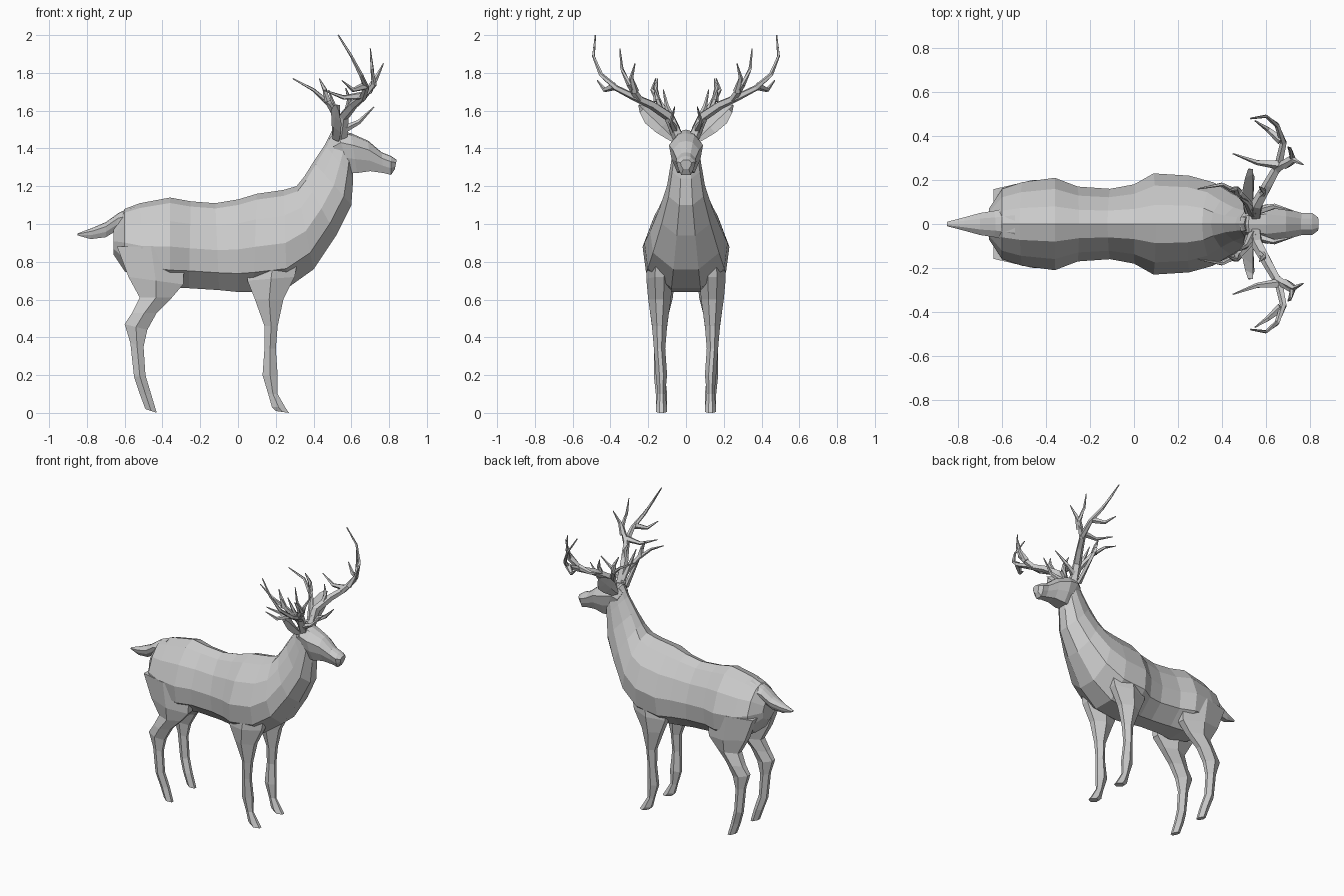
import bpy, bmesh, math
from mathutils import Vector

cube = bpy.data.objects.get("Cube")
if cube:
    bpy.data.objects.remove(cube, do_unlink=True)

GREY = (0.6, 0.6, 0.6, 1)
coat = bpy.data.materials.new("plain grey")
coat.use_nodes = True
coat.diffuse_color = GREY
coat.node_tree.nodes["Principled BSDF"].inputs["Base Color"].default_value = GREY


def skin_rings(bm, rings):
    """Join successive rings of points with quads and close both ends."""
    loops = [[bm.verts.new(point) for point in ring] for ring in rings]
    count = len(loops[0])
    for first, second in zip(loops, loops[1:]):
        for i in range(count):
            j = (i + 1) % count
            bm.faces.new((first[i], first[j], second[j], second[i]))
    bm.faces.new(loops[0])
    bm.faces.new(loops[-1])


def finish(name, bm, mirrored=False):
    """Turn the mesh into a flat shaded object, optionally mirrored across y."""
    bmesh.ops.recalc_face_normals(bm, faces=bm.faces[:])
    mesh = bpy.data.meshes.new(name)
    bm.to_mesh(mesh)
    bm.free()
    mesh.materials.append(coat)
    part = bpy.data.objects.new(name, mesh)
    bpy.context.collection.objects.link(part)
    if mirrored:
        mirror = part.modifiers.new("mirror", "MIRROR")
        mirror.use_axis = (False, True, False)
        mirror.use_mirror_merge = False
    return part


def loft(name, profile, sections, centres=None):
    """Loft a cross-section through (upper x, z, lower x, z, half width)."""
    bm = bmesh.new()
    rings = []
    for index, (ux, uz, lx, lz, width) in enumerate(sections):
        middle = centres[index] if centres else 0
        upper, lower = Vector((ux, middle, uz)), Vector((lx, middle, lz))
        rings.append([lower.lerp(upper, height) + Vector((0, side * width, 0))
                      for height, side in profile])
    skin_rings(bm, rings)
    return finish(name, bm, mirrored=centres is not None)


def both_sides(half):
    """Complete a half cross-section that starts on the centre line."""
    return half + [(height, -side) for height, side in reversed(half) if side > 0]


def tube(bm, path, start, end, sides=5):
    """Tapered branch along a path."""
    points = [Vector(point) for point in path]
    last = len(points) - 1
    rings = []
    for i, point in enumerate(points):
        along = points[min(i + 1, last)] - points[max(i - 1, 0)]
        turn = along.to_track_quat("Z", "Y")
        radius = start + (end - start) * i / last
        rings.append([point + turn @ Vector((radius * math.cos(a), radius * math.sin(a), 0))
                      for a in (math.tau * k / sides for k in range(sides))])
    skin_rings(bm, rings)


# Cross-sections: height from lower to upper edge, then share of the half width
torso_shape = both_sides([(1, 0), (.94, .38), (.74, .76), (.46, 1), (.2, .92), (0, .35)])
head_shape = both_sides([(1, 0), (.95, .5), (.7, 1), (.35, .85), (0, .5)])
limb_shape = [(1, .35), (.5, 1), (0, .4), (0, -.4), (.5, -1), (1, -.35)]

# Torso and neck
loft("torso_and_neck", torso_shape, [
    (-.66, .99, -.66, .84, .07),
    (-.6, 1.08, -.6, .75, .16),
    (-.52, 1.11, -.5, .69, .19),
    (-.36, 1.14, -.36, .66, .21),
    (-.25, 1.12, -.26, .66, .17),
    (-.12, 1.11, -.1, .65, .16),
    (0, 1.13, 0, .64, .18),
    (.1, 1.16, .08, .64, .23),
    (.24, 1.18, .26, .66, .22),
    (.31, 1.2, .4, .76, .19),
    (.35, 1.25, .52, .94, .14),
    (.4, 1.33, .6, 1.1, .1),
    (.46, 1.42, .61, 1.24, .08),
    (.5, 1.5, .61, 1.3, .07)])

# Head and muzzle
loft("head", head_shape, [
    (.48, 1.46, .56, 1.29, .06),
    (.52, 1.5, .6, 1.27, .08),
    (.6, 1.48, .63, 1.27, .09),
    (.69, 1.44, .7, 1.28, .07),
    (.76, 1.38, .77, 1.27, .05),
    (.81, 1.36, .81, 1.26, .05),
    (.84, 1.34, .83, 1.29, .03)])

# Tail
loft("tail", head_shape, [
    (-.54, 1.1, -.56, .95, .08),
    (-.63, 1.06, -.65, .96, .06),
    (-.7, 1.01, -.7, .93, .05),
    (-.77, .98, -.78, .92, .03),
    (-.85, .95, -.85, .94, .01)])

# Legs: the upper edge is the front of the limb, the lower edge its back
loft("front_legs", limb_shape, [
    (.33, .88, .06, .88, .07),
    (.3, .72, .05, .7, .07),
    (.24, .6, .09, .6, .06),
    (.21, .46, .14, .46, .04),
    (.2, .34, .14, .34, .03),
    (.21, .2, .13, .2, .03),
    (.21, .1, .16, .1, .02),
    (.25, .03, .18, .03, .03),
    (.27, 0, .2, .01, .03)],
    centres=[.13, .14, .14, .14, .14, .13, .13, .13, .13])

loft("hind_legs", limb_shape, [
    (-.28, .88, -.64, .88, .07),
    (-.29, .68, -.58, .72, .07),
    (-.35, .61, -.52, .61, .06),
    (-.43, .53, -.56, .53, .05),
    (-.48, .44, -.6, .47, .04),
    (-.5, .35, -.57, .37, .03),
    (-.49, .2, -.55, .19, .03),
    (-.46, .1, -.52, .1, .03),
    (-.43, 0, -.49, .02, .03)],
    centres=[.13, .13, .13, .14, .14, .14, .14, .13, .13])

# Ears: flattened leaves leaning outwards
bm = bmesh.new()
stem, tip = Vector((.52, .06, 1.45)), Vector((.52, .25, 1.63))
broad, thin = Vector((.5, .6, -.6)), Vector((-.02, 0, 0))
rings = []
for share, width in ((0, .025), (.35, .05), (.65, .055), (.88, .03), (1, .004)):
    middle = stem.lerp(tip, share)
    rings.append([middle + broad * width, middle + thin * (1 - share),
                  middle - broad * width, middle - thin])
skin_rings(bm, rings)
finish("ears", bm, mirrored=True)

# Antlers: a sweeping main beam with pointed tines
bm = bmesh.new()
tube(bm, [(.55, .04, 1.46), (.56, .09, 1.57), (.61, .18, 1.63), (.66, .27, 1.67),
          (.68, .37, 1.72), (.65, .45, 1.79), (.6, .49, 1.89), (.53, .48, 2)], .032, .004)
tines = [
    [(.65, .25, 1.66), (.72, .3, 1.74), (.71, .34, 1.82), (.7, .35, 1.93)],
    [(.69, .27, 1.7), (.73, .29, 1.77), (.77, .27, 1.85)],
    [(.66, .27, 1.68), (.56, .28, 1.67), (.45, .32, 1.71)],
    [(.67, .38, 1.73), (.61, .43, 1.71), (.55, .47, 1.76)],
    [(.55, .06, 1.52), (.48, .14, 1.64), (.4, .18, 1.71), (.29, .16, 1.77)],
    [(.47, .15, 1.65), (.46, .16, 1.71), (.43, .15, 1.77)],
    [(.54, .05, 1.5), (.51, .1, 1.62), (.48, .12, 1.71)],
    [(.56, .06, 1.5), (.64, .08, 1.54), (.72, .06, 1.62)],
    [(.58, .13, 1.59), (.59, .15, 1.66), (.57, .17, 1.72)]]
for path in tines:
    tube(bm, path, .022, .003)
finish("antlers", bm, mirrored=True)
